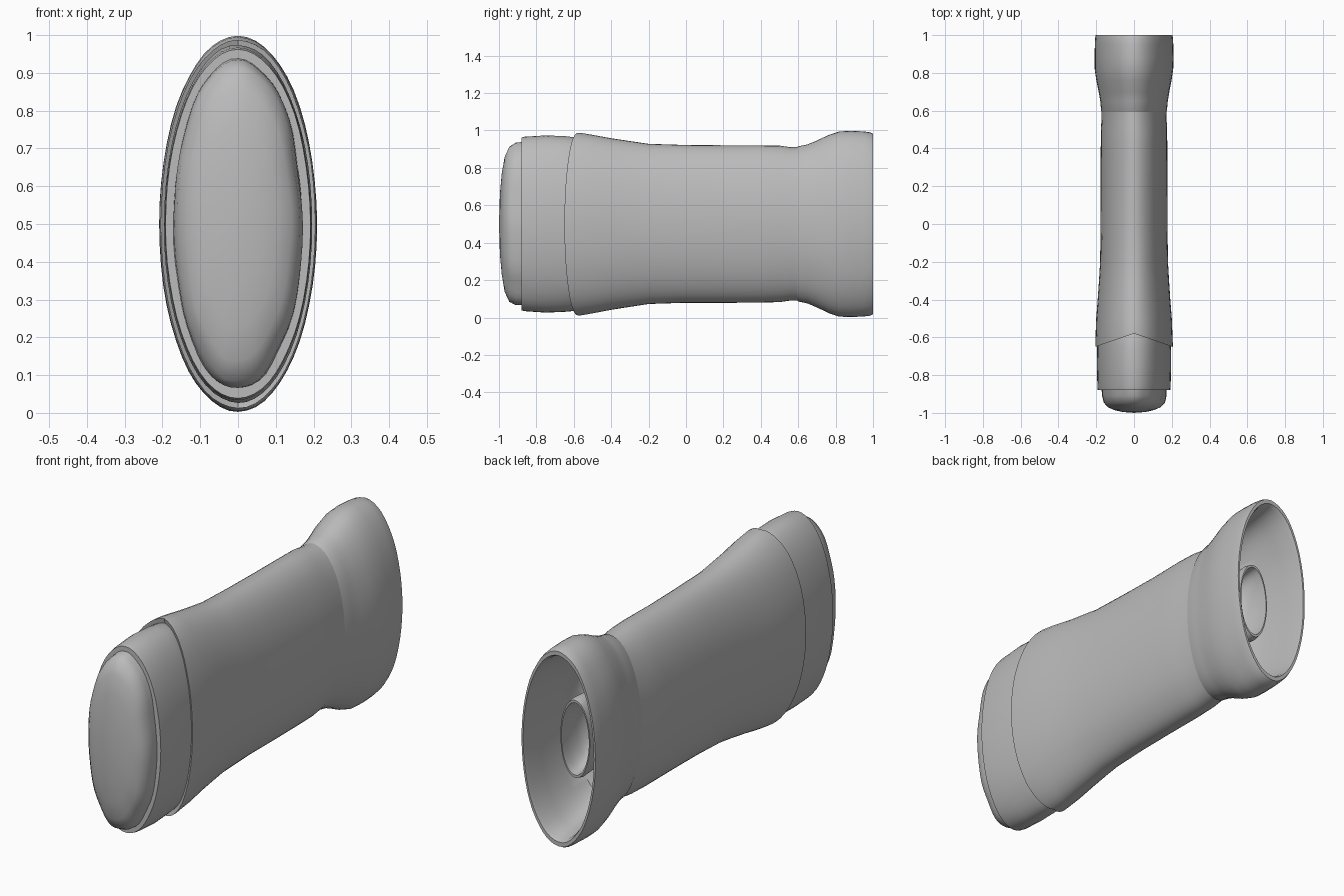
import bpy, bmesh, math
from mathutils import Vector, noise

old = bpy.data.objects.get("Cube")
if old:
    bpy.data.objects.remove(old, do_unlink=True)

grey = bpy.data.materials.new("plain grey")
grey.use_nodes = True
COLOR = (0.5, 0.5, 0.5, 1)
grey.diffuse_color = COLOR
grey.node_tree.nodes["Principled BSDF"].inputs["Base Color"].default_value = COLOR

SQUASH = 0.42   # flattened width of every cross-section
SIDES = 56


def lathe(name, profile, squash=SQUASH, skirt=0.0, skirt_y=-0.58, rough=0.006):
    """Sweep (y, radius) points around the long axis as an oval, slightly uneven skin."""
    bm = bmesh.new()
    rings = []
    for y, r in profile:
        if r == 0:
            rings.append([bm.verts.new((0, y, 0.5))])
            continue
        ring = []
        for i in range(SIDES):
            a = math.tau * i / SIDES
            # the skirt edge reaches further forward at the sides
            lag = skirt * abs(math.sin(a)) if y <= skirt_y + 0.03 else 0
            p = Vector((math.sin(a) * r, y - lag, math.cos(a) * r))
            k = 1 + rough * noise.noise(p * 6)
            ring.append(bm.verts.new((p.x * squash * k, p.y, 0.5 + p.z * k)))
        rings.append(ring)
    for a, b in zip(rings, rings[1:]):
        for i in range(SIDES):
            j = (i + 1) % SIDES
            if len(a) == 1:
                bm.faces.new((a[0], b[i], b[j]))
            elif len(b) == 1:
                bm.faces.new((a[i], b[0], a[j]))
            else:
                bm.faces.new((a[i], b[i], b[j], a[j]))
    bmesh.ops.recalc_face_normals(bm, faces=bm.faces)
    mesh = bpy.data.meshes.new(name)
    bm.to_mesh(mesh)
    bm.free()
    obj = bpy.data.objects.new(name, mesh)
    bpy.context.collection.objects.link(obj)
    mesh.materials.append(grey)
    bpy.ops.object.select_all(action='DESELECT')
    obj.select_set(True)
    bpy.context.view_layer.objects.active = obj
    bpy.ops.object.shade_smooth_by_angle(angle=math.radians(40))
    return obj


# Domed front end plug
lathe("front_plug", [(-1, 0), (-0.995, 0.16), (-0.985, 0.27), (-0.97, 0.36),
                     (-0.945, 0.415), (-0.91, 0.435), (-0.86, 0.44), (-0.86, 0)],
      squash=0.39, rough=0.03)

# Front collar tucked under the body skirt
lathe("front_collar", [(-0.88, 0.41), (-0.88, 0.462), (-0.86, 0.467), (-0.75, 0.474),
                       (-0.65, 0.47), (-0.55, 0.46), (-0.5, 0.43)], squash=0.415)

# Barrel with its flared skirt
lathe("barrel", [(-0.57, 0.45), (-0.58, 0.488), (-0.56, 0.488), (-0.5, 0.477), (-0.4, 0.458),
                 (-0.3, 0.442), (-0.2, 0.428), (0, 0.422), (0.2, 0.42), (0.4, 0.42),
                 (0.5, 0.418), (0.56, 0.41), (0.62, 0.41)], skirt=0.07)

# Flared rear head, its rim and the hollow inside
lathe("rear_head", [(0.58, 0.40), (0.6, 0.415), (0.65, 0.425), (0.7, 0.446), (0.76, 0.475),
                    (0.82, 0.495), (0.88, 0.498), (0.95, 0.495), (0.985, 0.49), (1, 0.483),
                    (1, 0.462), (0.98, 0.452), (0.88, 0.44), (0.75, 0.41), (0.65, 0.37),
                    (0.62, 0.3), (0.61, 0)])

# Hollow cup in the middle of the rear opening
lathe("inner_cup", [(0.6, 0.13), (0.68, 0.17), (0.76, 0.195), (0.84, 0.2), (0.87, 0.193),
                    (0.87, 0.18), (0.83, 0.175), (0.76, 0.155), (0.71, 0.1), (0.69, 0)],
      rough=0.02)
